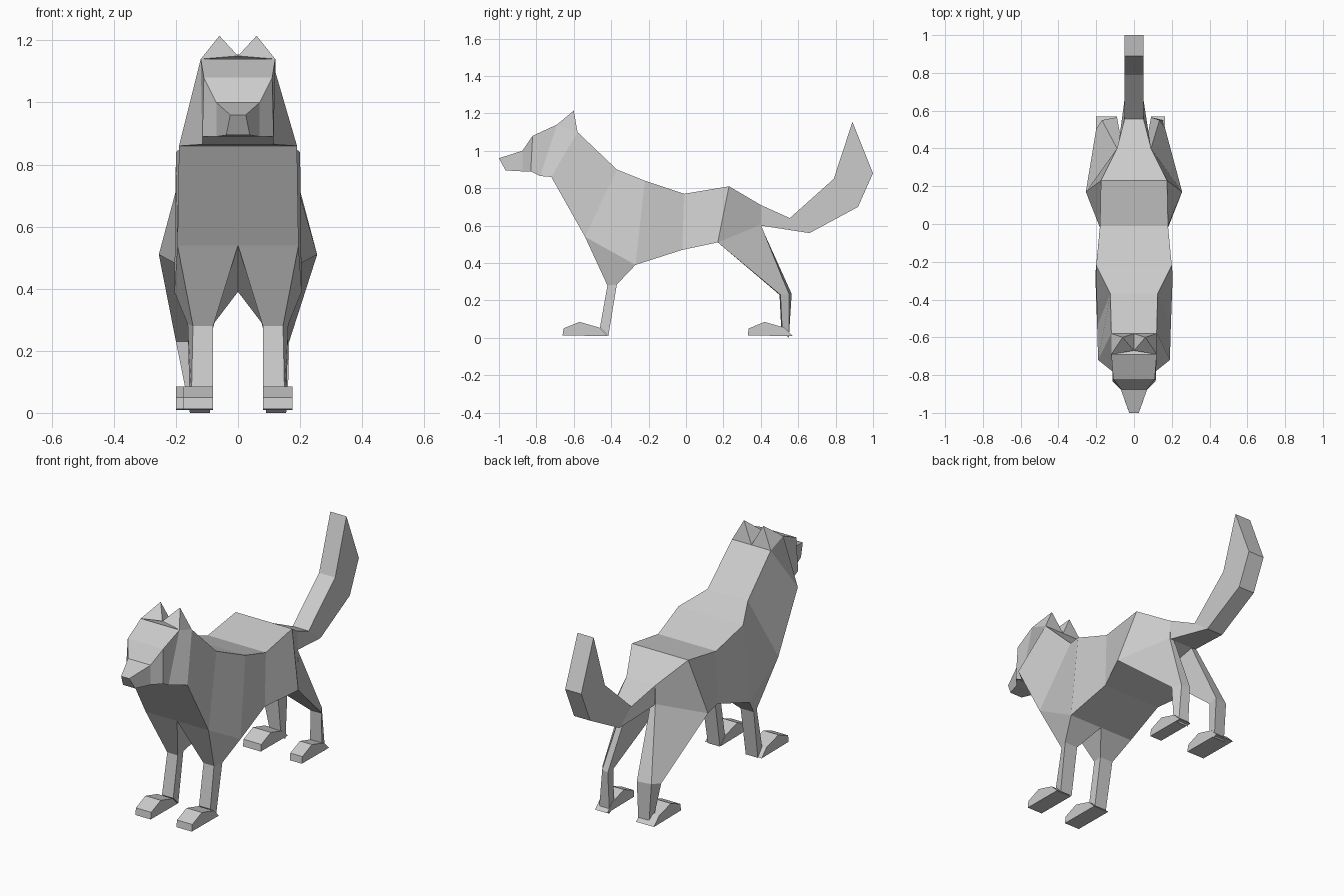
import bpy, bmesh

if "Cube" in bpy.data.objects:
    bpy.data.objects.remove(bpy.data.objects["Cube"])


def loft(name, rings, caps=(True, True)):
    """Skin a list of equal-length rings of points with flat faces."""
    bm = bmesh.new()
    vs = [[bm.verts.new(p) for p in r] for r in rings]
    n = len(vs[0])
    for a, b in zip(vs, vs[1:]):
        for i in range(n):
            j = (i + 1) % n
            bm.faces.new((a[i], a[j], b[j], b[i]))
    if caps[0]:
        bm.faces.new(vs[0][::-1])
    if caps[1]:
        bm.faces.new(vs[-1])
    bmesh.ops.recalc_face_normals(bm, faces=bm.faces[:])
    me = bpy.data.meshes.new(name)
    bm.to_mesh(me)
    bm.free()
    ob = bpy.data.objects.new(name, me)
    bpy.context.collection.objects.link(ob)
    return ob


def section(ty, tz, tw, by, bz, bw):
    """Four-cornered slice: top edge and bottom edge with half widths."""
    return [(-tw, ty, tz), (tw, ty, tz), (bw, by, bz), (-bw, by, bz)]


# Torso and neck
loft("body", [section(*s) for s in (
    (-.58, 1.10, .12, -.72, .86, .19),
    (-.37, .90, .125, -.54, .54, .195),
    (-.22, .84, .20, -.27, .39, .205),
    (-.01, .77, .18, -.02, .47, .18),
    (.23, .81, .175, .17, .51, .255),
    (.40, .71, .09, .40, .60, .09))])

# Head and muzzle
loft("head", [section(*s) for s in (
    (-.58, 1.10, .12, -.72, .86, .19),
    (-.69, 1.14, .12, -.78, .865, .115),
    (-.82, 1.08, .11, -.83, .89, .115),
    (-.875, 1.0, .07, -.875, .89, .07),
    (-1.0, .96, .025, -.965, .895, .038))])

# Tail
loft("tail", [section(*s) for s in (
    (.40, .71, .09, .40, .60, .085),
    (.555, .64, .05, .66, .56, .05),
    (.79, .85, .05, .92, .70, .05),
    (.89, 1.155, .05, 1.0, .88, .05))])


def paw(name, s, x0, x1, dy):
    side = [(0, .01), (-.045, .055), (-.15, .085), (-.235, .05), (-.24, .012)]
    loft(name, [[(s * x, y + dy, z) for y, z in side] for x in (x0, x1)])


for s, label in ((1, "right"), (-1, "left")):
    def flip(ring):
        return [(s * x, y, z) for x, y, z in ring]

    # Ear
    tip = (.06, -.60, 1.215)
    base = [(0, -.67, 1.15), (.12, -.69, 1.14), (.12, -.58, 1.10), (0, -.58, 1.10)]
    ear = loft("ear_" + label, [flip(base), flip([tip] * 4)])
    bm = bmesh.new()
    bm.from_mesh(ear.data)
    bmesh.ops.remove_doubles(bm, verts=bm.verts[:], dist=.0005)
    bm.to_mesh(ear.data)
    bm.free()

    # Front leg: chest corner, knee, ankle
    loft("front_leg_" + label, [flip(r) for r in (
        [(.195, -.54, .54), (0, -.54, .54), (0, -.27, .39), (.205, -.27, .39)],
        [(.145, -.42, .28), (.08, -.42, .28), (.08, -.37, .285), (.162, -.37, .285)],
        [(.15, -.46, .055), (.08, -.46, .055), (.08, -.415, .01), (.155, -.415, .01)])])
    paw("front_paw_" + label, s, .08, .175, -.42)

    # Hind leg: thigh, hock, heel; the left one stands slightly wider
    w = .165 if s > 0 else .20
    loft("hind_leg_" + label, [flip(r) for r in (
        [(.255, .17, .51), (.02, .17, .51), (.06, .40, .60), (.09, .40, .605)],
        [(w, .505, .23), (.10, .50, .23), (.09, .565, .235), (w - .03, .55, .235)],
        [(.16, .515, .03), (.09, .51, .03), (.09, .55, 0), (.155, .55, 0)])])
    paw("hind_paw_" + label, s, .09, w, .57)
